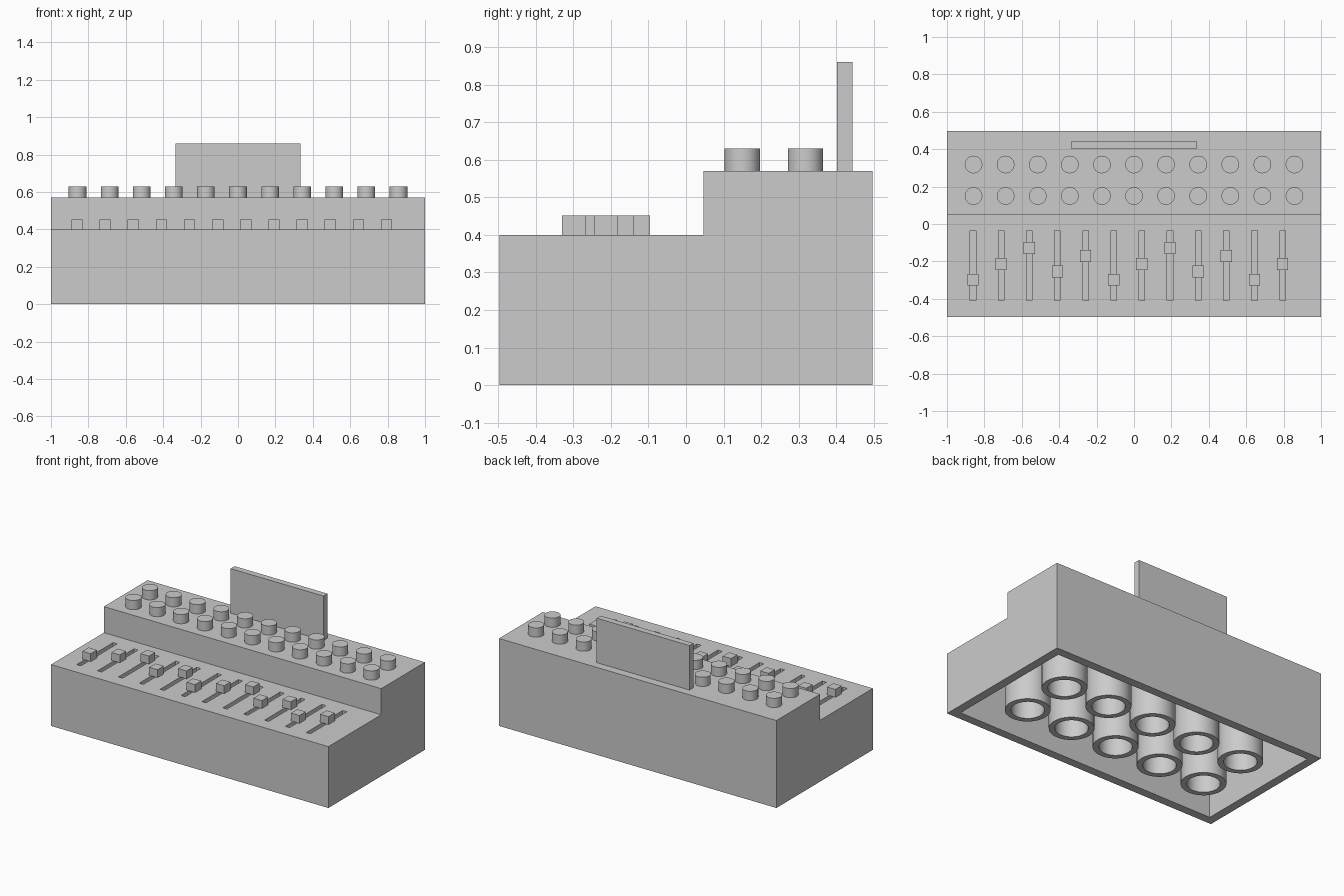
import bpy
import bmesh
import math

if "Cube" in bpy.data.objects:
    bpy.data.objects.remove(bpy.data.objects["Cube"], do_unlink=True)

grey = bpy.data.materials.new("light_grey")
grey.use_nodes = True
grey.diffuse_color = (0.6, 0.6, 0.6, 1)
grey.node_tree.nodes["Principled BSDF"].inputs["Base Color"].default_value = (0.6, 0.6, 0.6, 1)

HALF_Y = 0.497
LOW, HIGH = 0.40, 0.57
STEP_Y = 0.047
WALL = 0.056
CEILING = 0.34


def finish(name, bm):
    bmesh.ops.recalc_face_normals(bm, faces=bm.faces)
    mesh = bpy.data.meshes.new(name)
    bm.to_mesh(mesh)
    bm.free()
    obj = bpy.data.objects.new(name, mesh)
    obj.data.materials.append(grey)
    bpy.context.collection.objects.link(obj)
    return obj


def add_box(bm, x0, x1, y0, y1, z0, z1):
    verts = bmesh.ops.create_cube(bm, size=1)["verts"]
    bmesh.ops.scale(bm, verts=verts, vec=(x1 - x0, y1 - y0, z1 - z0))
    bmesh.ops.translate(bm, verts=verts,
                        vec=((x0 + x1) / 2, (y0 + y1) / 2, (z0 + z1) / 2))


def box(name, *bounds):
    bm = bmesh.new()
    add_box(bm, *bounds)
    return finish(name, bm)


def lathe(name, profile, x, y, closed=False):
    # Spin a radius/height profile about a vertical axis
    bm = bmesh.new()
    verts = [bm.verts.new((r, 0, z)) for r, z in profile]
    edges = [bm.edges.new(pair) for pair in zip(verts, verts[1:])]
    if closed:
        edges.append(bm.edges.new((verts[-1], verts[0])))
    bmesh.ops.spin(bm, geom=verts + edges, cent=(0, 0, 0), axis=(0, 0, 1),
                   angle=math.tau, steps=40)
    bmesh.ops.remove_doubles(bm, verts=bm.verts, dist=0.0001)
    obj = finish(name, bm)
    obj.location = (x, y, 0)
    bpy.ops.object.select_all(action="DESELECT")
    obj.select_set(True)
    bpy.context.view_layer.objects.active = obj
    bpy.ops.object.shade_smooth_by_angle(angle=math.radians(35))
    return obj


def cut(target, cutter):
    mod = target.modifiers.new(cutter.name, "BOOLEAN")
    mod.operation = "DIFFERENCE"
    mod.solver = "EXACT"
    mod.object = cutter
    bpy.context.view_layer.objects.active = target
    bpy.ops.object.modifier_apply(modifier=mod.name)
    bpy.data.objects.remove(cutter, do_unlink=True)


# Stepped console body, extruded along x
bm = bmesh.new()
outline = [(-HALF_Y, 0), (HALF_Y, 0), (HALF_Y, HIGH), (STEP_Y, HIGH),
           (STEP_Y, LOW), (-HALF_Y, LOW)]
face = bm.faces.new([bm.verts.new((-1, y, z)) for y, z in outline])
extruded = bmesh.ops.extrude_face_region(bm, geom=[face])["geom"]
bmesh.ops.translate(bm, vec=(2, 0, 0),
                    verts=[v for v in extruded if isinstance(v, bmesh.types.BMVert)])
body = finish("console_body", bm)

# Hollow underside
inner_y = HALF_Y - WALL
cut(body, box("cavity", WALL - 1, 1 - WALL, -inner_y, inner_y, -0.1, CEILING))

# Fader slots in the low deck
fader_x = [-0.861 + 0.1505 * i for i in range(12)]
bm = bmesh.new()
for x in fader_x:
    add_box(bm, x - 0.015, x + 0.015, -0.41, -0.035, LOW - 0.04, LOW + 0.1)
cut(body, finish("slots", bm))

# Fader caps at repeating positions
cap_y = [-0.298, -0.213, -0.128, -0.255, -0.171]
for i, x in enumerate(fader_x):
    y = cap_y[i % len(cap_y)]
    box(f"fader_cap_{i + 1}", x - 0.03, x + 0.03, y - 0.032, y + 0.032, LOW, 0.452)

# Two rows of knobs on the high deck
for row, y in enumerate((0.15, 0.318)):
    for i in range(11):
        lathe(f"knob_{row + 1}_{i + 1}",
              [(0, HIGH), (0.047, HIGH), (0.047, 0.63), (0, 0.63)],
              0.1716 * (i - 5), y)

# Upright display panel
box("display_panel", -0.334, 0.334, 0.402, 0.443, HIGH, 0.86)

# Support tubes inside the cavity
for y in (-1 / 6, 1 / 6):
    for i in range(-2, 3):
        lathe("support_tube",
              [(0.097, 0), (0.133, 0), (0.133, CEILING), (0.097, CEILING)],
              i / 3, y, closed=True)
